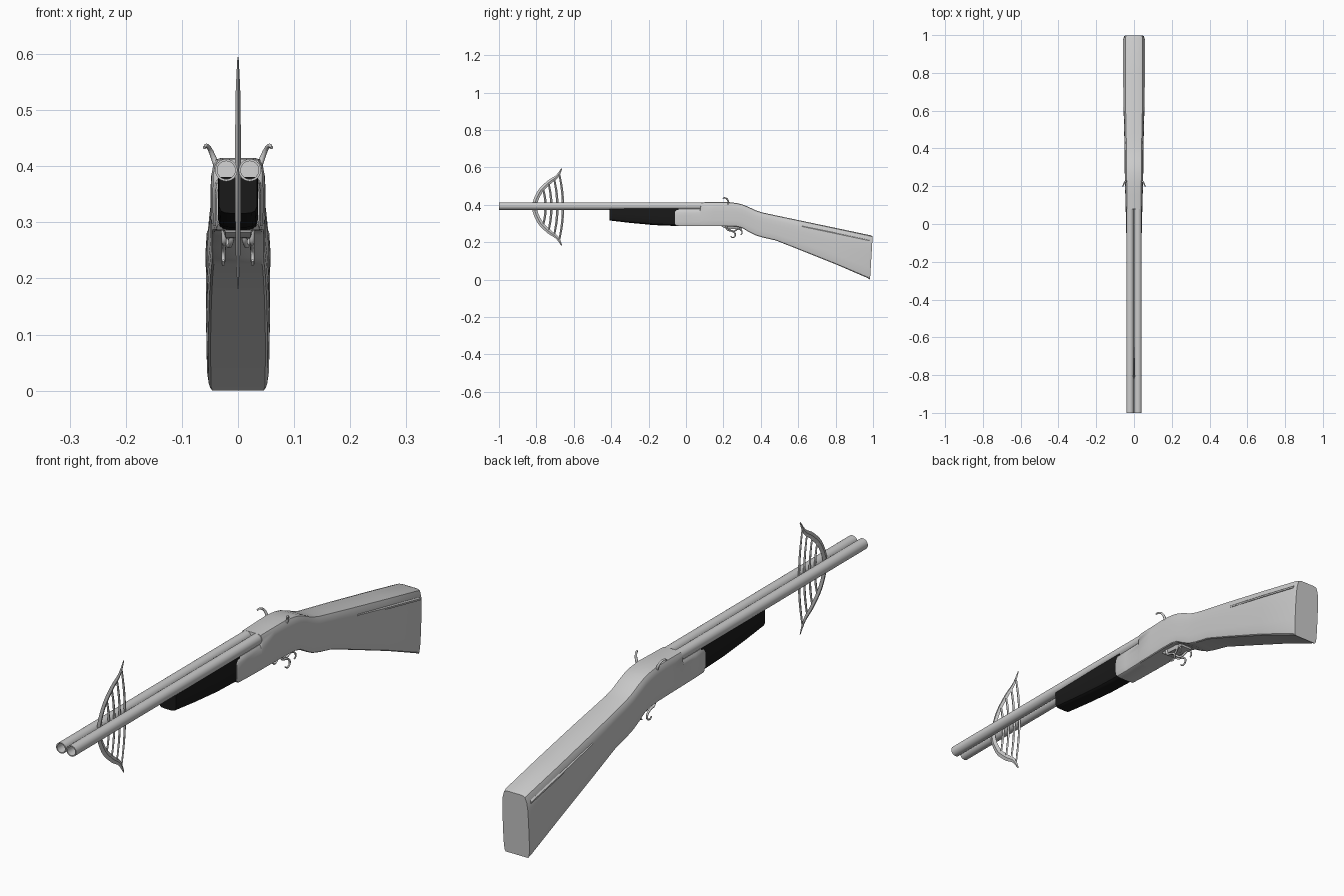
import bpy, bmesh, math
from mathutils import Vector

if "Cube" in bpy.data.objects:
    bpy.data.objects.remove(bpy.data.objects["Cube"])

CZ = 0.39  # barrel axis height


def finish(name, bm, angle=35, mat=None):
    bmesh.ops.recalc_face_normals(bm, faces=bm.faces)
    me = bpy.data.meshes.new(name)
    bm.to_mesh(me)
    bm.free()
    ob = bpy.data.objects.new(name, me)
    bpy.context.collection.objects.link(ob)
    bpy.ops.object.select_all(action='DESELECT')
    ob.select_set(True)
    bpy.context.view_layer.objects.active = ob
    bpy.ops.object.shade_smooth_by_angle(angle=math.radians(angle))
    if mat:
        me.materials.append(mat)
    return ob


def skin(bm, rings, caps=True, loop=False):
    vs = [[bm.verts.new(p) for p in r] for r in rings]
    n = len(vs[0])
    pairs = list(zip(vs, vs[1:])) + ([(vs[-1], vs[0])] if loop else [])
    for a, b in pairs:
        for i in range(n):
            j = (i + 1) % n
            bm.faces.new((a[i], a[j], b[j], b[i]))
    if caps:
        bm.faces.new(vs[0])
        bm.faces.new(vs[-1])


def smooth_path(pts, steps=6):
    p = [Vector(q) for q in pts]
    p = [2 * p[0] - p[1]] + p + [2 * p[-1] - p[-2]]
    out = []
    for i in range(1, len(p) - 2):
        a, b, c, d = p[i - 1:i + 3]
        for k in range(steps):
            t = k / steps
            out.append(0.5 * (2 * b + (c - a) * t + (2 * a - 5 * b + 4 * c - d) * t * t
                              + (3 * b - a - 3 * c + d) * t ** 3))
    return out + [p[-2]]


def frames(path):
    for i, p in enumerate(path):
        yield i / (len(path) - 1), p, (path[min(i + 1, len(path) - 1)] - path[max(i - 1, 0)]).normalized()


def body(name, stations, half, mat=None, shear=0):
    # stations: y, bottom, top, half width; half: cross-section fractions
    outline = half + [(-u, v) for u, v in reversed(half)]
    rings = []
    for k, (y, zb, zt, w) in enumerate(stations):
        s = shear if k >= len(stations) - 2 else 0
        rings.append([(u * w, y + s * (v - 1), zb + (zt - zb) * v) for u, v in outline])
    bm = bmesh.new()
    skin(bm, rings)
    return finish(name, bm, 35, mat)


def ribbon(bm, pts, width, thick, taper):
    # flat strip lying in the x = 0 plane, narrowing to its ends
    rings = []
    for t, p, d in frames(smooth_path(pts)):
        side = Vector((0, -d.z, d.y))
        f = 1 - taper * abs(2 * t - 1) ** 3
        w, h = side * width * f / 2, Vector((thick * f / 2, 0, 0))
        rings.append([p + w, p + h, p - w, p - h])
    skin(bm, rings)


def hook(name, pts, r):
    # round tapering rod
    bm = bmesh.new()
    rings = []
    for t, p, d in frames(smooth_path(pts)):
        e1 = d.cross(Vector((1, 0, 0.01))).normalized()
        e2 = d.cross(e1)
        rr = r * (1 - 0.5 * t)
        rings.append([p + rr * (math.cos(a) * e1 + math.sin(a) * e2)
                      for a in (k * math.tau / 8 for k in range(8))])
    skin(bm, rings)
    return finish(name, bm, 50)


# Stock and receiver in one flowing body
stock_half = [(.86, 0), (.93, .02), (.98, .1), (1, .25), (1, .6), (.98, .78), (.92, .9), (.8, .98), (.6, 1)]
body("stock", [
    (-.060, .296, .370, .038), (-.050, .286, .378, .041), (.0, .285, .378, .042),
    (.076, .285, .380, .044), (.080, .285, .413, .045), (.15, .285, .414, .046),
    (.22, .285, .415, .048), (.27, .283, .409, .049), (.30, .276, .402, .049),
    (.335, .255, .388, .049), (.37, .237, .371, .049), (.41, .225, .358, .050),
    (.48, .209, .343, .052), (.60, .162, .318, .055), (.80, .082, .276, .057),
    (.985, .008, .237, .056), (.998, .000, .232, .053)], stock_half, shear=.014)

# Raised comb strips along the butt, either side
for s in (-1, 1):
    bm = bmesh.new()
    skin(bm, [[(s * (w + a), y, zt + b) for a, b in ((-.012, -.018), (.0015, -.03), (.0015, -.036), (-.012, -.036))]
              for y, zt, w in ((.62, .314, .054), (.80, .276, .0565), (.98, .238, .0555))])
    finish("comb_strip", bm)

# Black forend under the barrels
black = bpy.data.materials.new("black")
black.diffuse_color = (.01, .01, .01, 1)
black.use_nodes = True
black.node_tree.nodes["Principled BSDF"].inputs["Base Color"].default_value = black.diffuse_color
fore_half = [(.4, 0), (.72, .02), (.9, .07), (1, .2), (1, .6), (1, 1)]
body("forend", [(-.41, .316, .381, .034), (-.30, .303, .381, .035),
                (-.17, .291, .381, .036), (-.04, .286, .381, .036)], fore_half, black)

# Two hollow barrels
for s in (-1, 1):
    bm = bmesh.new()
    prof = [(-1, .020), (.10, .020), (.10, .016), (-1, .016)]
    skin(bm, [[(s * .021 + r * math.cos(a), y, CZ + 0.003 + r * math.sin(a))
               for a in (k * math.tau / 24 for k in range(24))] for y, r in prof], caps=False, loop=True)
    finish("barrel", bm)

# Bow-shaped blade with curved slats near the muzzle
bm = bmesh.new()
upper = [(-.664, .594), (-.690, .551), (-.735, .517), (-.784, .464)]
limb = upper + [(-.810, .388)] + [(y, 2 * .388 - z) for y, z in reversed(upper)]
ribbon(bm, [(0, y, z) for y, z in limb], .026, .010, .8)
for y, dz, bow in ((-.676, .172, .018), (-.704, .148, .016), (-.734, .125, .014), (-.763, .096, .012)):
    ribbon(bm, [(0, y, .388 + dz), (0, y + bow * .75, .388 + dz / 2), (0, y + bow, .388),
                (0, y + bow * .75, .388 - dz / 2), (0, y, .388 - dz)], .013, .007, .3)
finish("bow_blade", bm, 30)

# Hammers and triggers, mirrored left and right
for s in (-1, 1):
    hook("hammer", [(s * .038, .225, .400), (s * .044, .226, .416), (s * .050, .220, .430),
                    (s * .056, .207, .437), (s * .060, .197, .433)], .0055)
    hook("trigger", [(s * .012, .225, .290), (s * .012, .232, .268), (s * .016, .255, .258),
                     (s * .022, .278, .270), (s * .024, .296, .262), (s * .025, .300, .248),
                     (s * .025, .292, .240)], .005)
    hook("trigger_curl", [(s * .025, .215, .290), (s * .025, .222, .266), (s * .025, .243, .260),
                          (s * .026, .262, .248), (s * .026, .262, .231), (s * .026, .248, .225),
                          (s * .026, .238, .232)], .005)

# Trigger plate
bm = bmesh.new()
skin(bm, [[(x, y, z) for x, z in ((-.028, .29), (.028, .29), (.022, zb), (-.022, zb))]
          for y, zb in ((.19, .283), (.21, .273), (.27, .270), (.30, .268))])
finish("trigger_plate", bm)
